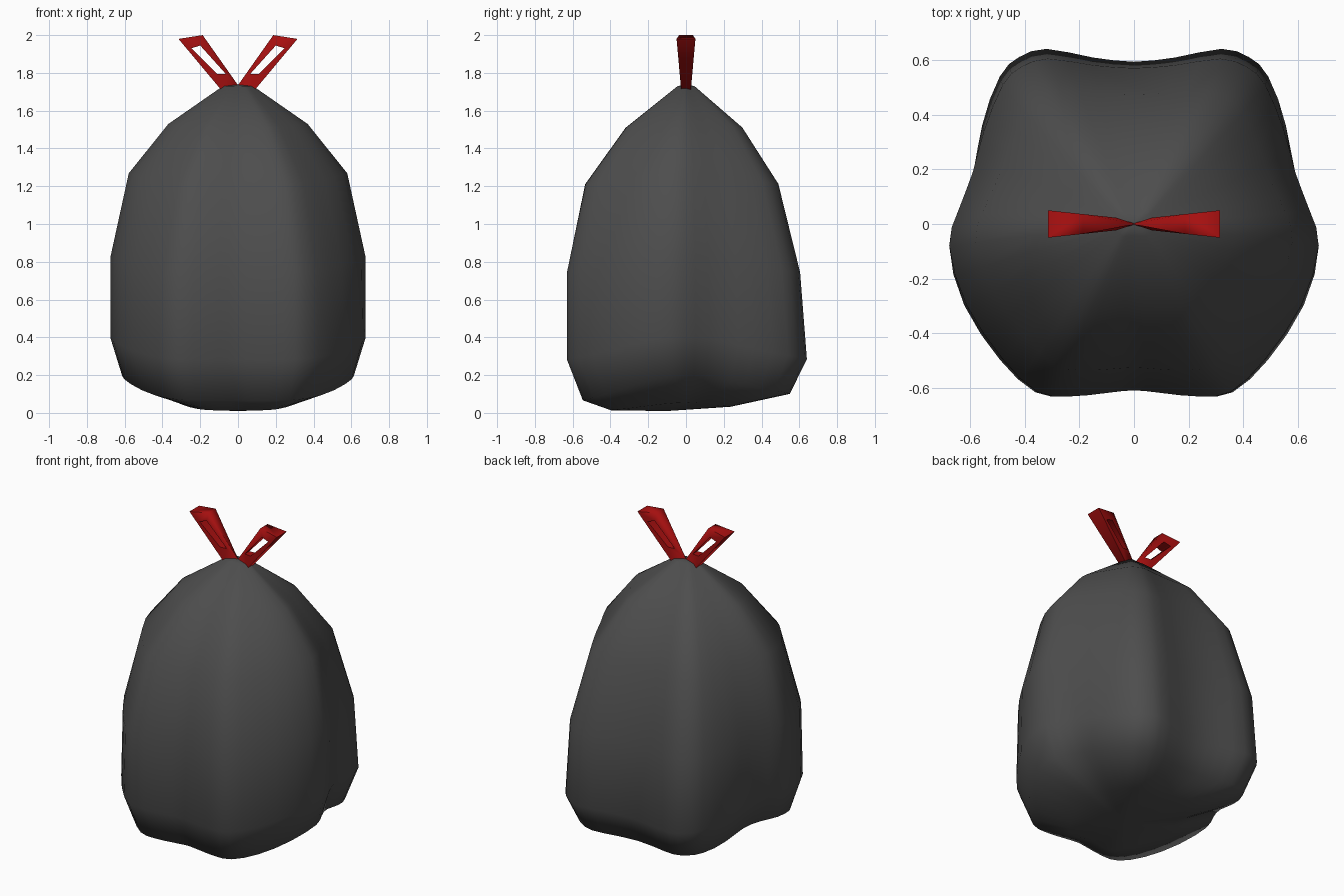
import bpy
import bmesh
import math

cube = bpy.data.objects.get("Cube")
if cube:
    bpy.data.objects.remove(cube, do_unlink=True)


def material(name, colour):
    m = bpy.data.materials.new(name)
    m.use_nodes = True
    m.diffuse_color = colour
    bsdf = m.node_tree.nodes["Principled BSDF"]
    bsdf.inputs["Base Color"].default_value = colour
    bsdf.inputs["Roughness"].default_value = 0.6
    return m


def finish(bm, name, mat, angle):
    bmesh.ops.recalc_face_normals(bm, faces=bm.faces)
    mesh = bpy.data.meshes.new(name)
    bm.to_mesh(mesh)
    bm.free()
    mesh.materials.append(mat)
    obj = bpy.data.objects.new(name, mesh)
    bpy.context.collection.objects.link(obj)
    bpy.ops.object.select_all(action='DESELECT')
    obj.select_set(True)
    bpy.context.view_layer.objects.active = obj
    bpy.ops.object.shade_smooth_by_angle(angle=math.radians(angle))
    return obj


def refine(points):
    """Insert a smoothly interpolated point between each pair of a closed loop."""
    result = []
    for i, p in enumerate(points):
        a, b, c = points[i - 1], points[(i + 1) % len(points)], points[(i + 2) % len(points)]
        result += [p, tuple((9 * (p[k] + b[k]) - a[k] - c[k]) / 16 for k in (0, 1))]
    return result


grey = material("dark grey plastic", (0.075, 0.075, 0.075, 1))
red = material("red ribbon", (0.38, 0.005, 0.005, 1))

# Bag: a lobed half outline, mirrored, lofted through rings
half = [(0, 0.6), (0.15, 0.612), (0.32, 0.64), (0.42, 0.61), (0.49, 0.54),
        (0.56, 0.36), (0.6, 0.2), (0.65, 0.05), (0.68, -0.08), (0.62, -0.3),
        (0.49, -0.5), (0.36, -0.62), (0.24, -0.635), (0.1, -0.62), (0, -0.61)]
outline = refine(half + [(-x, y) for x, y in reversed(half[1:-1])])

# height, half width, front depth, back depth, side lift, fold depth, corner rounding
rings = [(0.025, 0.31, 0.4, 0.24, 0.03, 0.02, 0),
         (0.08, 0.62, 0.55, 0.55, 0.12, 0.05, 0),
         (0.28, 0.68, 0.635, 0.64, 0.12, 0.03, 0),
         (0.74, 0.677, 0.64, 0.61, 0.09, 0.01, 0.015),
         (1.21, 0.58, 0.55, 0.505, 0.06, 0, 0.05),
         (1.51, 0.37, 0.33, 0.31, 0.02, 0, 0.06),
         (1.73, 0.08, 0.045, 0.045, 0, 0, 0)]

bm = bmesh.new()
loops = []
for z, hx, front, back, lift, fold, rounding in rings:
    loop = []
    for x, y in outline:
        r2 = x * x + y * y
        side = (x * x / r2) ** 2
        corner = 1 - rounding * (2 * x * y / r2) ** 2
        middle = max(0, 1 - abs(x) / 0.3)
        crease = max(0, 1 - abs(y - 0.15) / 0.3)
        px = x * hx / 0.68 * (1 - fold * crease) * corner
        py = y * (back if y > 0 else front) / 0.64 * (1 - fold * 0.4 * middle) * corner
        tilt = 0.03 * py if z < 0.1 else 0
        loop.append(bm.verts.new((px, py, z + lift * side + tilt)))
    loops.append(loop)

n = len(outline)
for low, high in zip(loops, loops[1:]):
    for i in range(n):
        j = (i + 1) % n
        bm.faces.new((low[i], low[j], high[j], high[i]))
for loop, centre in ((loops[0], (0, -0.1, 0.01)), (loops[-1], (0, 0, 1.738))):
    hub = bm.verts.new(centre)
    for i in range(n):
        bm.faces.new((loop[i], loop[(i + 1) % n], hub))
finish(bm, "garbage_bag", grey, 80)

# Ribbon loops: a flared four-sided band around a slanted opening
outer = [(0, 1.735), (0.187, 2.0), (0.315, 1.98), (0.085, 1.705)]
inner = [(0.065, 1.795), (0.2, 1.945), (0.247, 1.93), (0.11, 1.795)]


def ribbon(name, sign):
    bm = bmesh.new()

    def row(points, s):
        return [bm.verts.new((sign * x, s * min(0.016 + 0.108 * x, 0.002 + 0.4 * x), z))
                for x, z in points]
    of, inf, ob, inb = row(outer, -1), row(inner, -1), row(outer, 1), row(inner, 1)
    for i in range(4):
        j = (i + 1) % 4
        for a, b in ((of, inf), (inf, inb), (inb, ob), (ob, of)):
            bm.faces.new((a[i], a[j], b[j], b[i]))
    return finish(bm, name, red, 78)


ribbon("left_ribbon_loop", 1)
ribbon("right_ribbon_loop", -1)
